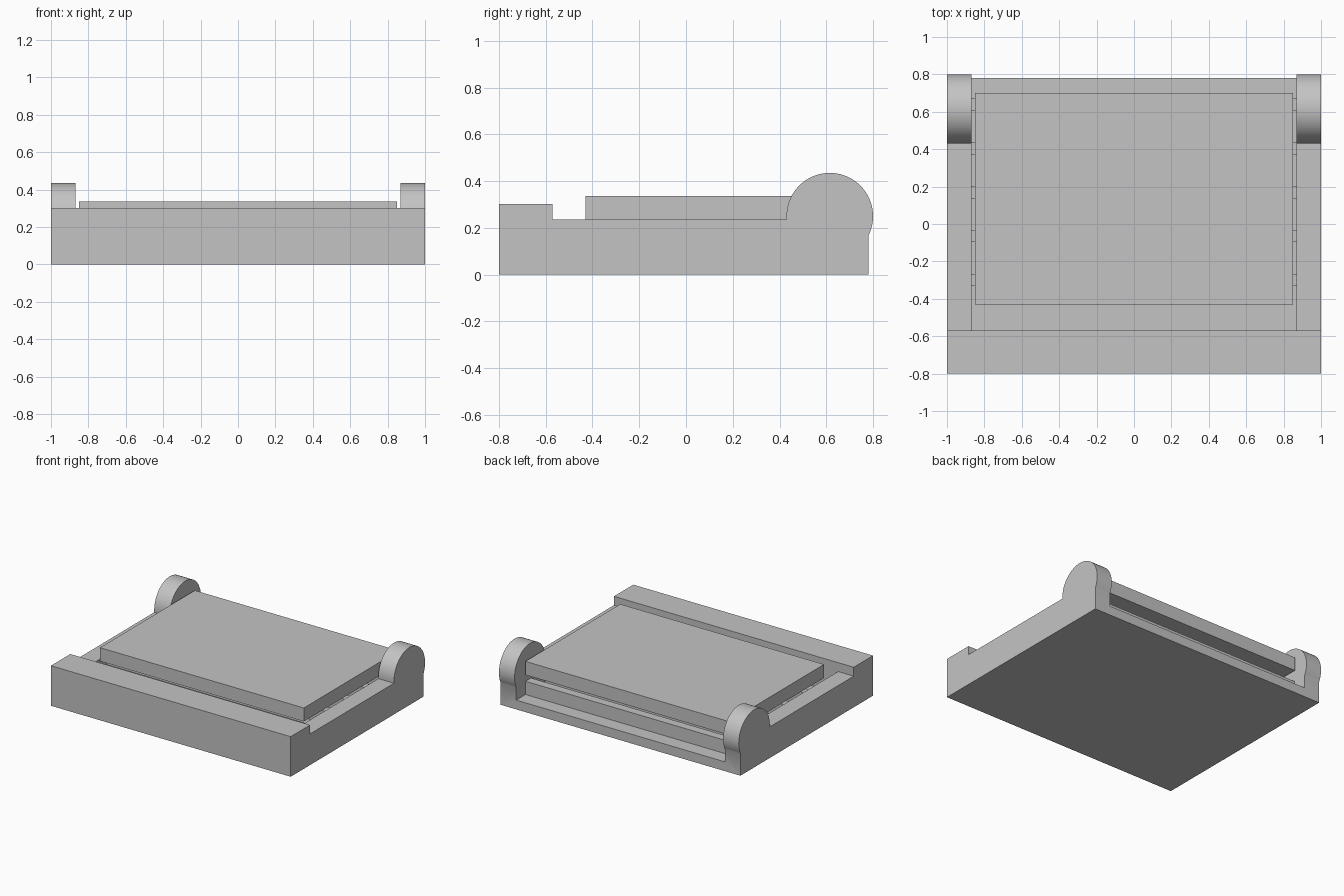
import bpy, bmesh, math

cube = bpy.data.objects.get("Cube")
if cube:
    bpy.data.objects.remove(cube, do_unlink=True)

grey = bpy.data.materials.new("light_grey")
grey.use_nodes = True
colour = (0.55, 0.55, 0.55, 1)
grey.diffuse_color = colour
grey.node_tree.nodes["Principled BSDF"].inputs["Base Color"].default_value = colour


def prism(name, profile, half_width):
    """Extrude a (y, z) outline symmetrically along x."""
    bm = bmesh.new()
    face = bm.faces.new([bm.verts.new((-half_width, y, z)) for y, z in profile])
    moved = bmesh.ops.extrude_face_region(bm, geom=[face])["geom"]
    verts = [v for v in moved if isinstance(v, bmesh.types.BMVert)]
    bmesh.ops.translate(bm, verts=verts, vec=(2 * half_width, 0, 0))
    bmesh.ops.recalc_face_normals(bm, faces=bm.faces)
    mesh = bpy.data.meshes.new(name)
    bm.to_mesh(mesh)
    bm.free()
    mesh.materials.append(grey)
    obj = bpy.data.objects.new(name, mesh)
    bpy.context.collection.objects.link(obj)
    return obj


def block(name, half_width, y0, y1, z0, z1):
    return prism(name, [(y0, z0), (y1, z0), (y1, z1), (y0, z1)], half_width)


# Base outline: raised front lip, low sides and round rear ears
radius, ear_y, ear_z, back = 0.185, 0.615, 0.25, 0.78
start = -math.acos((back - ear_y) / radius)
steps = 48
arc = []
for i in range(steps + 1):
    a = start + (math.pi - start) * i / steps
    arc.append((ear_y + radius * math.cos(a), ear_z + radius * math.sin(a)))
outline = [(-0.8, 0), (back, 0)] + arc
outline += [(ear_y - radius, 0.235), (-0.57, 0.235), (-0.57, 0.302), (-0.8, 0.302)]
base = prism("base", outline, 1)

# Recess open at the rear, leaving the side walls and ears
inner = 0.87
cutter = block("recess_cutter", inner, -0.57, 1, 0.07, 1)
cut = base.modifiers.new("recess", "BOOLEAN")
cut.operation, cut.solver, cut.object = "DIFFERENCE", "EXACT", cutter
bpy.context.view_layer.objects.active = base
base.select_set(True)
bpy.ops.object.modifier_apply(modifier=cut.name)
bpy.data.objects.remove(cutter, do_unlink=True)
bpy.ops.object.shade_smooth_by_angle(angle=math.radians(25))

# Cross bars on the recess floor
for i in range(5):
    y = 0.605 - i * 0.234
    block(f"cross_bar_{i + 1}", inner, y, y + 0.065, 0.07, 0.17)

# Raised top plate
block("top_plate", 0.85, -0.43, 0.70, 0.235, 0.337)
